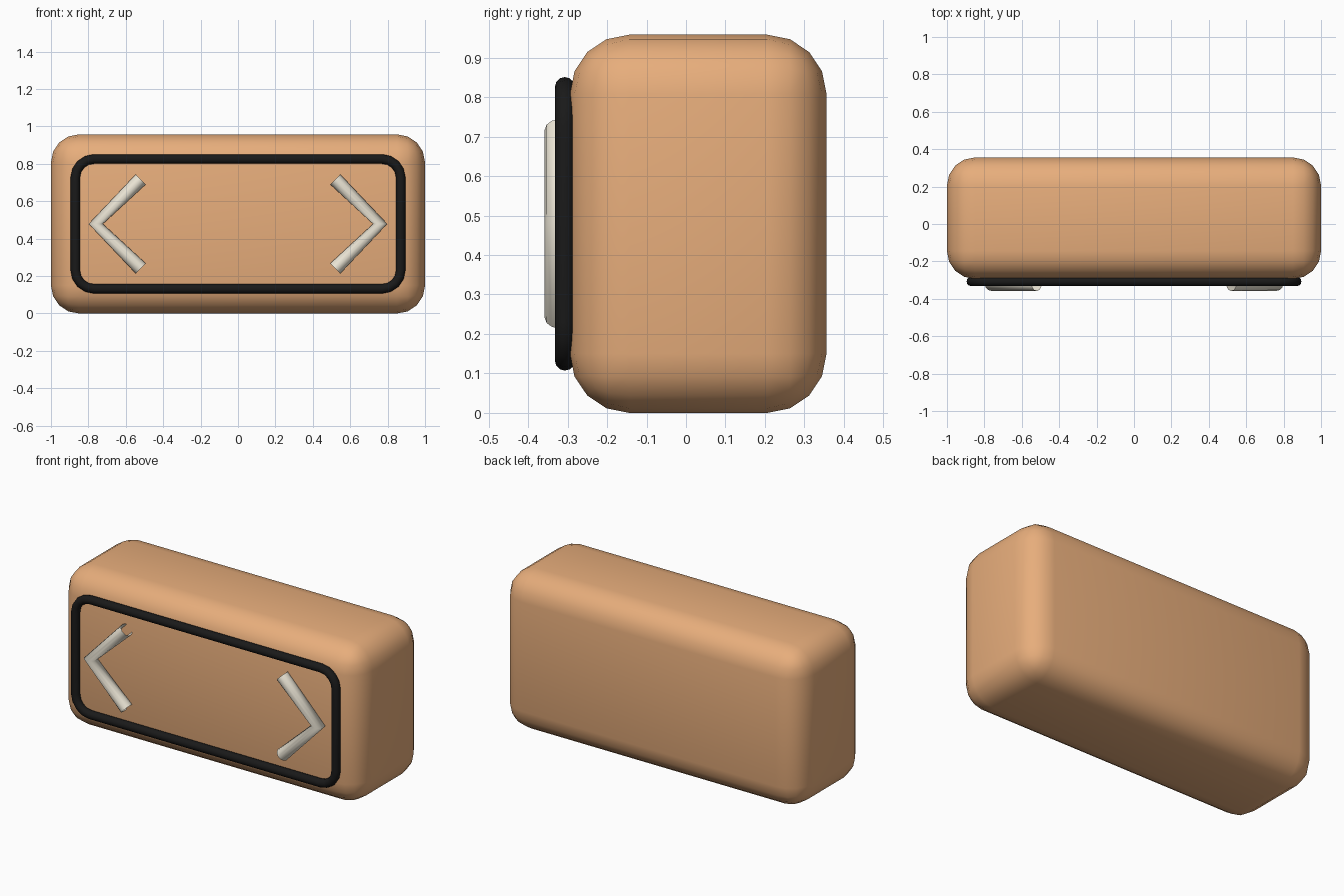
import bpy
from math import cos, sin, pi

if "Cube" in bpy.data.objects:
    bpy.data.objects.remove(bpy.data.objects["Cube"])


def material(name, rgb):
    m = bpy.data.materials.new(name)
    m.diffuse_color = (*rgb, 1)
    m.use_nodes = True
    m.node_tree.nodes["Principled BSDF"].inputs["Base Color"].default_value = m.diffuse_color
    return m


def tube(name, points, radius, mat, cyclic=False):
    """Open-ended round tube swept along straight segments."""
    curve = bpy.data.curves.new(name, 'CURVE')
    curve.dimensions = '3D'
    curve.bevel_depth = radius
    curve.bevel_resolution = 4
    curve.use_fill_caps = False
    spline = curve.splines.new('POLY')
    spline.points.add(len(points) - 1)
    for p, co in zip(spline.points, points):
        p.co = (*co, 1)
    spline.use_cyclic_u = cyclic
    spline.use_smooth = True
    curve.materials.append(mat)
    obj = bpy.data.objects.new(name, curve)
    bpy.context.collection.objects.link(obj)
    return obj


orange = material("orange", (0.8, 0.42, 0.2))
black = material("black", (0.01, 0.01, 0.01))
cream = material("cream", (0.85, 0.8, 0.68))

MID_Z = 0.479

# Rounded housing
bpy.ops.mesh.primitive_cube_add(size=1, location=(0, 0.031, MID_Z))
body = bpy.context.object
body.name = "body"
body.scale = (2, 0.65, 2 * MID_Z)
bpy.ops.object.transform_apply(location=False, rotation=False, scale=True)
bevel = body.modifiers.new("round", 'BEVEL')
bevel.width = 0.15
bevel.segments = 4
bevel.limit_method = 'NONE'
body.data.materials.append(orange)
bpy.ops.object.shade_smooth()

# Rounded rectangular trim on the front face
half_x, half_z, corner, steps = 0.87, 0.347, 0.1, 4
path = []
for i, (sx, sz) in enumerate([(1, 1), (-1, 1), (-1, -1), (1, -1)]):
    for k in range(steps + 1):
        a = (i + k / steps) * pi / 2
        path.append((sx * (half_x - corner) + corner * cos(a), -0.307,
                     MID_Z + sz * (half_z - corner) + corner * sin(a)))
tube("front_trim_ring", path, 0.025, black, cyclic=True)

# Outward-pointing arrows
for side, s in (("left", -1), ("right", 1)):
    tube(side + "_arrow",
         [(s * x, -0.32, MID_Z + z) for x, z in
          [(0.52, 0.238), (0.76, 0), (0.52, -0.238)]], 0.038, cream)
